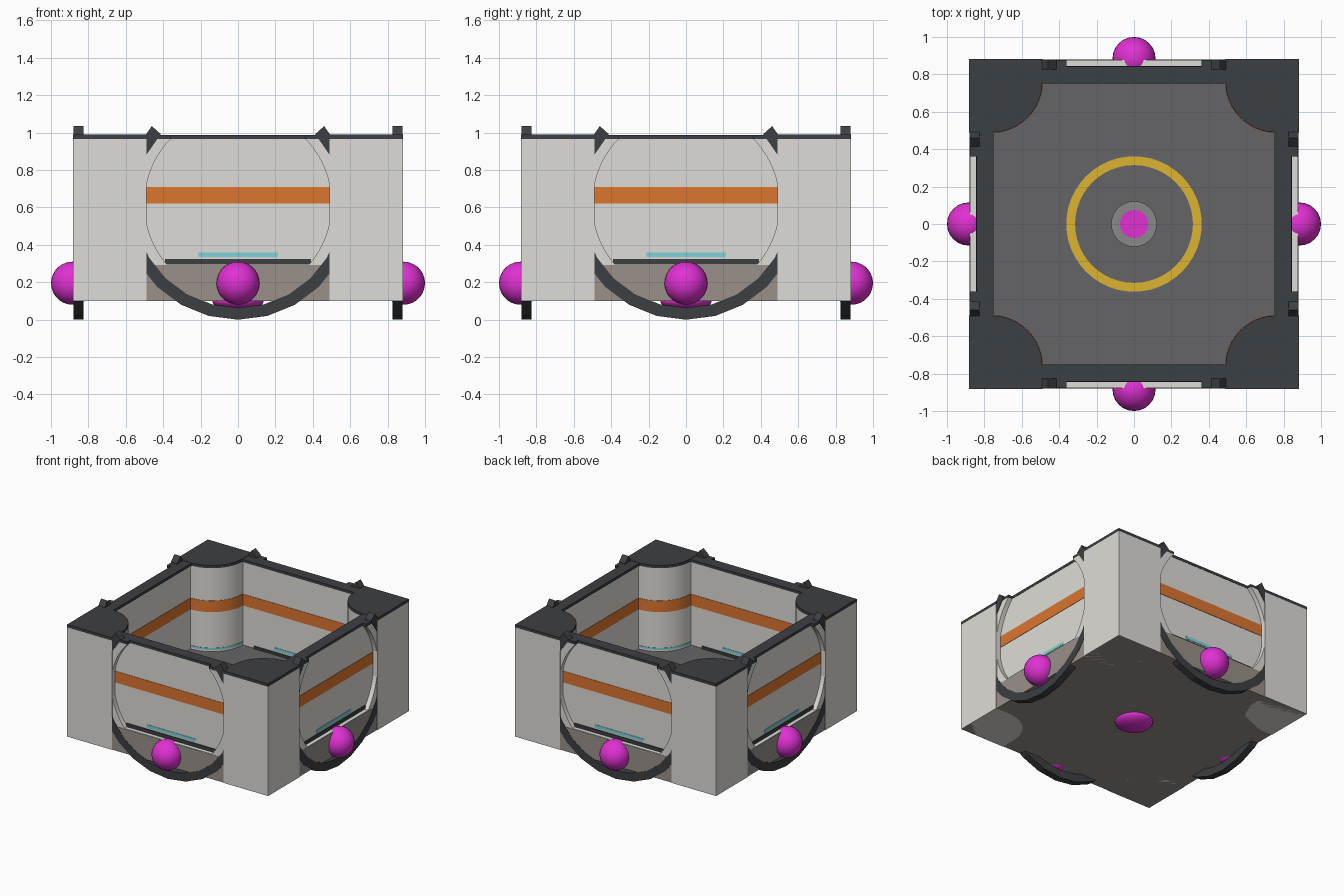
import bpy, bmesh, math
from mathutils import Matrix

if "Cube" in bpy.data.objects:
    bpy.data.objects.remove(bpy.data.objects["Cube"])


def material(name, rgb):
    m = bpy.data.materials.new(name)
    m.diffuse_color = (*rgb, 1)
    m.use_nodes = True
    m.node_tree.nodes["Principled BSDF"].inputs["Base Color"].default_value = m.diffuse_color
    return m


LIGHT = material("light_panel", (0.74, 0.72, 0.68))
DARK = material("dark_trim", (0.045, 0.05, 0.055))
BASE = material("base_grey", (0.32, 0.28, 0.25))
FLOOR = material("floor_grey", (0.13, 0.13, 0.135))
HUB = material("hub_grey", (0.25, 0.25, 0.25))
ORANGE = material("orange", (0.72, 0.18, 0.03))
CYAN = material("cyan", (0.2, 0.65, 0.68))
YELLOW = material("yellow", (0.72, 0.46, 0.03))
MAGENTA = material("magenta", (0.75, 0.03, 0.65))


def finish(name, bm, mat, smooth=False):
    bmesh.ops.recalc_face_normals(bm, faces=bm.faces)
    me = bpy.data.meshes.new(name)
    bm.to_mesh(me)
    bm.free()
    me.materials.append(mat)
    ob = bpy.data.objects.new(name, me)
    bpy.context.collection.objects.link(ob)
    if smooth:
        bpy.ops.object.select_all(action='DESELECT')
        ob.select_set(True)
        bpy.context.view_layer.objects.active = ob
        bpy.ops.object.shade_smooth_by_angle(angle=math.radians(35))
    return ob


def prism(name, pts, lo, hi, mat, turn=0, upright=False, smooth=False):
    """Extrude an outline: flat ones along z, upright (x, z) ones along -y."""
    bm = bmesh.new()
    f = bm.faces.new([bm.verts.new((a, -lo, b) if upright else (a, b, lo)) for a, b in pts])
    ext = bmesh.ops.extrude_face_region(bm, geom=[f])
    d = hi - lo
    bmesh.ops.translate(bm, vec=(0, -d, 0) if upright else (0, 0, d),
                        verts=[g for g in ext["geom"] if isinstance(g, bmesh.types.BMVert)])
    bm.transform(Matrix.Rotation(turn, 4, 'Z'))
    return finish(name, bm, mat, smooth)


def rect(x0, x1, y0, y1):
    return [(x0, y0), (x1, y0), (x1, y1), (x0, y1)]


def arc(cx, cy, r, a0, a1, n):
    return [(cx + r * math.cos(math.radians(a0 + (a1 - a0) * i / n)),
             cy + r * math.sin(math.radians(a0 + (a1 - a0) * i / n))) for i in range(n + 1)]


def flat_ring(name, r0, r1, z0, z1, mat, n=48):
    bm = bmesh.new()
    prof = [(r0, z0), (r1, z0), (r1, z1), (r0, z1)]
    loops = [[bm.verts.new((r * math.cos(t), r * math.sin(t), z)) for r, z in prof]
             for t in (2 * math.pi * i / n for i in range(n))]
    for i in range(n):
        a, b = loops[i], loops[(i + 1) % n]
        for k in range(4):
            bm.faces.new((a[k], a[(k + 1) % 4], b[(k + 1) % 4], b[k]))
    return finish(name, bm, mat, True)


def ball(name, loc, scale, turn=0):
    bm = bmesh.new()
    bmesh.ops.create_uvsphere(bm, u_segments=24, v_segments=14, radius=1)
    bm.transform(Matrix.Rotation(turn, 4, 'Z') @ Matrix.Translation(loc) @ Matrix.Diagonal((*scale, 1)))
    return finish(name, bm, MAGENTA, True)


# base slab and floor
prism("base_slab", rect(-0.878, 0.878, -0.878, 0.878), 0.1, 0.293, BASE)
prism("floor_plate", rect(-0.77, 0.77, -0.77, 0.77), 0.28, 0.305, FLOOR)

# floor markings and central hub
flat_ring("floor_circle", 0.315, 0.362, 0.3, 0.309, YELLOW)
flat_ring("hub_ring", 0.075, 0.122, 0.3, 0.315, HUB)
prism("hub_disc", arc(0, 0, 0.08, 0, 350, 35), 0.3, 0.312, MAGENTA)
ball("underside_connector", (0, 0, 0.1), (0.137, 0.137, 0.055))

CZ = 0.62                     # height of the round doorway centre
E = 0.49                      # half width between corner blocks
for i in range(4):
    turn = i * math.pi / 2
    side = ("front", "right", "back", "left")[i]

    # corner block with a rounded pillar facing the room
    pillar = arc(0.76, 0.76, 0.27, 270, 180, 12)
    block = [(0.882, 0.882), (0.882, E)] + pillar + [(E, 0.882)]
    prism(side + "_corner_block", block, 0.1, 0.967, LIGHT, turn, smooth=True)
    prism(side + "_corner_cap", block, 0.967, 0.99, DARK, turn, smooth=True)
    for nm, z0, z1, mat in (("orange_band", 0.62, 0.71, ORANGE), ("cyan_line", 0.32, 0.335, CYAN)):
        prism(side + "_pillar_" + nm, [(0.765, 0.765)] + arc(0.76, 0.76, 0.273, 270, 180, 12),
              z0, z1, mat, turn, smooth=True)

    # recessed wall panel with trim showing on both faces
    def wall(part, x, z0, z1, y0, y1, mat):
        prism(side + "_" + part, rect(-x, x, z0, z1), y0, y1, mat, turn, upright=True)
    wall("wall_panel", E, 0.28, 0.967, 0.76, 0.84, LIGHT)
    wall("wall_cap", E, 0.967, 0.988, 0.752, 0.842, DARK)
    wall("orange_band", E, 0.62, 0.71, 0.757, 0.843, ORANGE)
    wall("cyan_strip", 0.215, 0.335, 0.36, 0.757, 0.843, CYAN)
    wall("sill", 0.39, 0.29, 0.325, 0.752, 0.846, DARK)
    wall("threshold", 0.39, 0.288, 0.297, 0.84, 0.876, LIGHT)

    # spandrels that round off the doorway
    for s in (1, -1):
        a_end = math.degrees(math.acos(E / 0.5))
        top = arc(0, CZ, 0.5, a_end, math.degrees(math.asin(0.347 / 0.5)), 8)
        low = arc(0, CZ, 0.5, -a_end, math.degrees(math.asin(-0.327 / 0.5)), 8)
        for nm, pts, corner in (("upper", top, (E, 0.967)), ("lower", low, (E, 0.293))):
            prism(f"{side}_{nm}_spandrel", [(s * x, z) for x, z in pts + [corner]],
                  0.84, 0.876, LIGHT, turn, upright=True, smooth=True)
        prism(side + "_spandrel_cap", rect(min(s * 0.36, s * E), max(s * 0.36, s * E), 0.967, 0.988),
              0.842, 0.876, DARK, turn, upright=True)

    # open dark hoop around the doorway
    hoop = arc(0, CZ, 0.62, -222, 42, 18) + arc(0, CZ, 0.556, 42, -222, 18)
    prism(side + "_door_hoop", hoop, 0.825, 0.88, DARK, turn, upright=True)

    # side connector
    ball(side + "_connector", (0, -0.885, 0.195), (0.115, 0.115, 0.115), turn)
